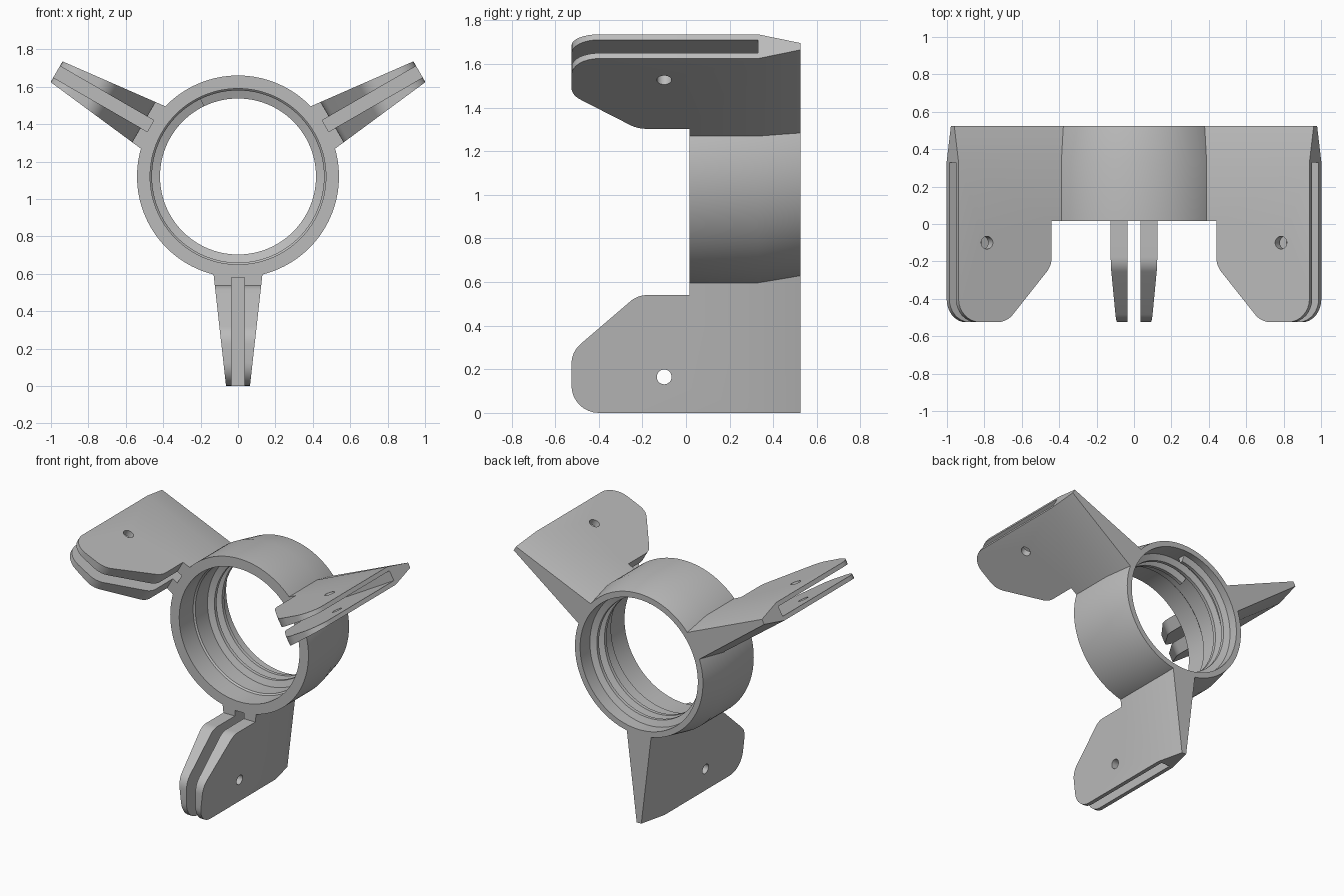
import bpy, bmesh, math
from mathutils import Vector, Matrix

cube = bpy.data.objects.get("Cube")
if cube:
    bpy.data.objects.remove(cube, do_unlink=True)

AXIS_Z = 1.12      # height of the ring axis
TIP = 1.12         # radius of the arm tips
FRONT, BEND, BACK = 0.015, 0.33, 0.525

grey = bpy.data.materials.new("plain_grey")
grey.use_nodes = True
colour = (0.5, 0.5, 0.5, 1)
grey.diffuse_color = colour
grey.node_tree.nodes["Principled BSDF"].inputs["Base Color"].default_value = colour


def make_object(name, bm):
    bmesh.ops.recalc_face_normals(bm, faces=bm.faces[:])
    mesh = bpy.data.meshes.new(name)
    bm.to_mesh(mesh)
    bm.free()
    mesh.materials.append(grey)
    obj = bpy.data.objects.new(name, mesh)
    bpy.context.collection.objects.link(obj)
    obj.location.z = AXIS_Z
    return obj


def activate(obj):
    bpy.ops.object.select_all(action='DESELECT')
    obj.select_set(True)
    bpy.context.view_layer.objects.active = obj


def smooth(obj):
    activate(obj)
    bpy.ops.object.shade_smooth_by_angle(angle=math.radians(25))


def cut(obj, cutter):
    activate(obj)
    cutter.hide_render = True
    mod = obj.modifiers.new("cut", 'BOOLEAN')
    mod.operation, mod.solver, mod.object = 'DIFFERENCE', 'EXACT', cutter
    bpy.ops.object.modifier_apply(modifier=mod.name)
    bpy.data.objects.remove(cutter, do_unlink=True)


def sweep(sections, closed):
    """Skin a list of cross-sections, as a loop or with end caps."""
    bm = bmesh.new()
    rows = [[bm.verts.new(p) for p in s] for s in sections]
    n = len(rows[0])
    pairs = list(zip(rows, rows[1:]))
    if closed:
        pairs.append((rows[-1], rows[0]))
    else:
        bm.faces.new(rows[0])
        bm.faces.new(rows[-1])
    for a, b in pairs:
        for i in range(n):
            j = (i + 1) % n
            bm.faces.new((a[i], a[j], b[j], b[i]))
    return bm


def polar(angle, y, r):
    return Vector((r * math.cos(angle), y, r * math.sin(angle)))


# Ring: revolved wall with a tapered back and a stepped bore
wall = [(FRONT, 0.54), (BEND, 0.54), (BACK, 0.50), (BACK, 0.46),
        (0.18, 0.46), (0.17, 0.47), (FRONT, 0.47)]
steps = 120
ring = make_object("ring", sweep(
    [[polar(math.tau * k / steps, y, r) for y, r in wall] for k in range(steps)], True))
smooth(ring)

# Internal thread: trapezoid swept along a helix from the back forward
pitch, turns, start = 0.085, 2.06, math.radians(95)
ridge = [(-0.03, 0.465), (-0.012, 0.417), (0.012, 0.417), (0.03, 0.465)]
count = int(steps * turns)
thread = make_object("thread", sweep(
    [[polar(start + math.tau * k / steps, 0.45 - pitch * k / steps + dy, r)
      for dy, r in ridge] for k in range(count + 1)], False))
smooth(thread)


def fillet(prev, corner, nxt, radius, n=8):
    """Points of a rounded corner."""
    p, c, q = Vector(prev), Vector(corner), Vector(nxt)
    u, v = (p - c).normalized(), (q - c).normalized()
    half = u.angle(v) / 2
    centre = c + (u + v).normalized() * radius / math.sin(half)
    a = c + u * radius / math.tan(half) - centre
    b = c + v * radius / math.tan(half) - centre
    return [tuple(centre + a.slerp(b, i / n).normalized() * radius) for i in range(n + 1)]


def half_width(y, r):
    t = (r - 0.53) / (TIP - 0.53)
    if y > BEND + 0.01:
        return 0.09 + t * (0.018 - 0.09)
    return 0.13 + t * (0.064 - 0.13)


def build_arm():
    # Outline in (y, radius) with three rounded front corners
    low, nose, brow = (-BACK, TIP), (-BACK, 0.84), (-0.222, 0.58)
    heel = (FRONT, 0.58)
    front = [(BEND, TIP)]
    front += fillet((BEND, TIP), low, nose, 0.125)
    front += fillet(low, nose, brow, 0.12)
    front += fillet(nose, brow, heel, 0.12)
    front += [heel, (FRONT, 0.50), (BEND, 0.50)]
    outline = front + [(BACK, 0.48), (BACK, TIP)]
    n, m = len(outline), len(front)
    bm = bmesh.new()
    sides = [[bm.verts.new((s * half_width(y, r), y, -r)) for y, r in outline]
             for s in (-1, 1)]
    for side in sides:
        bm.faces.new(side[:m])
        bm.faces.new((side[m - 1], side[m], side[m + 1], side[0]))
    for i in range(n):
        j = (i + 1) % n
        bm.faces.new((sides[0][i], sides[0][j], sides[1][j], sides[1][i]))
    arm = make_object("arm_bottom", bm)

    # Slot that splits the front of the arm into two plates
    bm = bmesh.new()
    bmesh.ops.create_cube(bm, size=1, matrix=Matrix.Translation(
        (0, BEND - 0.5, -0.54 - 0.35)) @ Matrix.Diagonal((0.07, 1, 0.7, 1)))
    cut(arm, make_object("slot_cutter", bm))

    # Pin hole through both plates
    bm = bmesh.new()
    bmesh.ops.create_cone(bm, cap_ends=True, segments=32, radius1=0.034, radius2=0.034,
                          depth=0.6, matrix=Matrix.Translation((0, -0.1, -0.955))
                          @ Matrix.Rotation(math.pi / 2, 4, 'Y'))
    cut(arm, make_object("hole_cutter", bm))
    smooth(arm)
    return arm


# Three arms spaced evenly around the ring
arm = build_arm()
for name, sign in (("arm_left", -1), ("arm_right", 1)):
    copy = bpy.data.objects.new(name, arm.data)
    bpy.context.collection.objects.link(copy)
    copy.location.z = AXIS_Z
    copy.rotation_euler.y = sign * math.tau / 3
